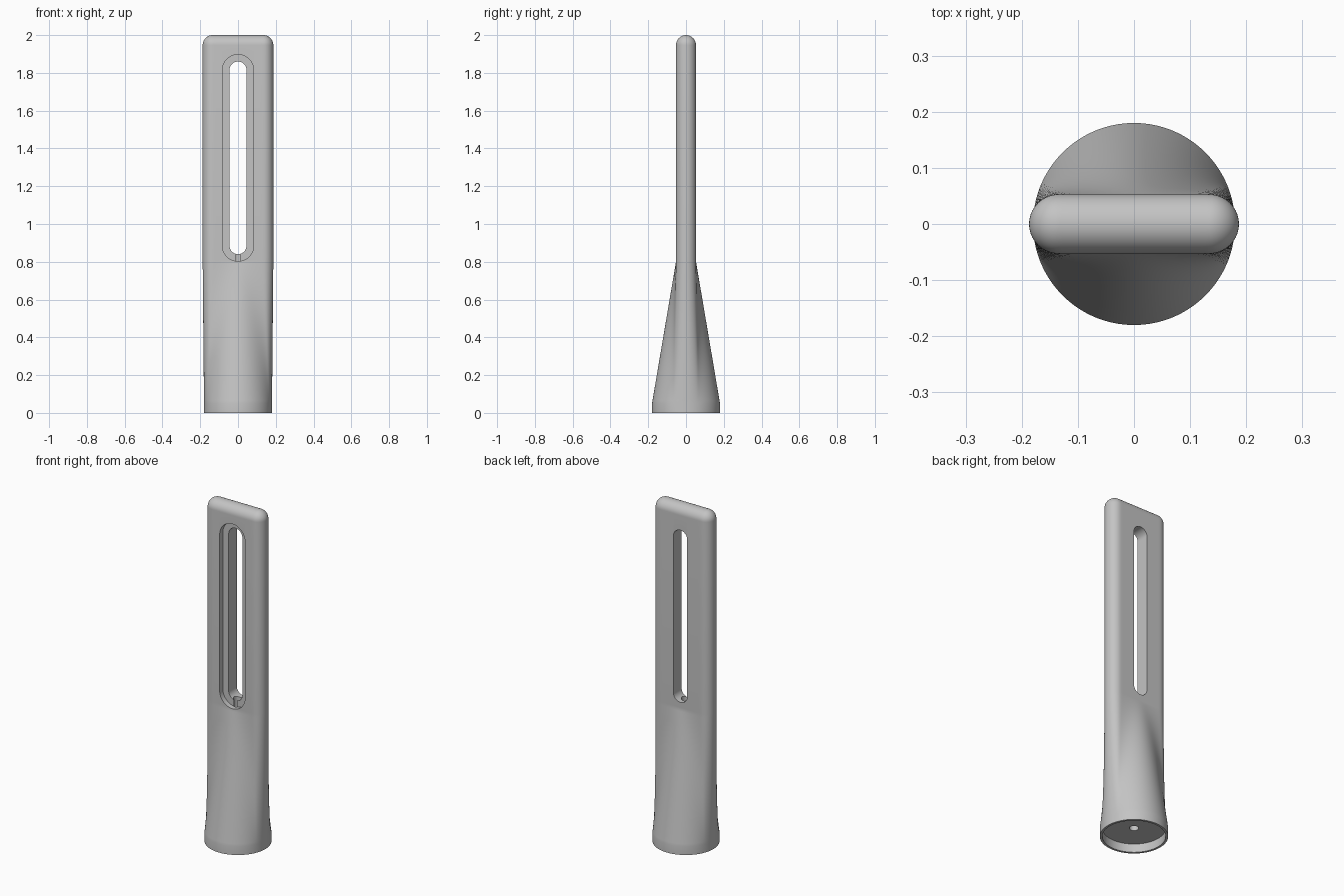
import bpy, bmesh, math

if "Cube" in bpy.data.objects:
    bpy.data.objects.remove(bpy.data.objects["Cube"])

SEG = 192                 # points round the body
R_BASE = 0.18             # round foot radius
R, CORE = 0.053, 0.134    # blade half thickness, half length of its straight part
Z_FOOT, Z_BLADE, Z_TOP = 0.05, 0.80, 2.0


def blade_point(a):
    """Core point and unit offset of the stadium outline at polar angle a."""
    c, s = math.cos(a), math.sin(a)
    if abs(s) > 1e-9 and R / abs(s) * abs(c) <= CORE:
        return R / abs(s) * c, (0.0, math.copysign(1, s))
    k = math.copysign(CORE, c)
    d = k * c + math.sqrt(max(0, R * R - (CORE * s) ** 2))
    return k, ((d * c - k) / R, d * s / R)


def blade_ring(z, shrink=1.0):
    pts = []
    for i in range(SEG):
        k, (ox, oy) = blade_point(2 * math.pi * i / SEG)
        pts.append((k + ox * R * shrink, oy * R * shrink, z))
    return pts


def foot_ring(z):
    return [(R_BASE * math.cos(2 * math.pi * i / SEG),
             R_BASE * math.sin(2 * math.pi * i / SEG), z) for i in range(SEG)]


def loft(name, rings, cap_top=True):
    bm = bmesh.new()
    vs = [[bm.verts.new(p) for p in ring] for ring in rings]
    n = len(rings[0])
    for a, b in zip(vs, vs[1:]):
        for i in range(n):
            j = (i + 1) % n
            bm.faces.new((a[i], a[j], b[j], b[i]))
    bm.faces.new(vs[0][::-1])
    if cap_top:
        bm.faces.new(vs[-1])
    bmesh.ops.remove_doubles(bm, verts=bm.verts, dist=1e-5)
    bmesh.ops.recalc_face_normals(bm, faces=bm.faces)
    me = bpy.data.meshes.new(name)
    bm.to_mesh(me)
    bm.free()
    ob = bpy.data.objects.new(name, me)
    bpy.context.collection.objects.link(ob)
    return ob


def slot_cutter(name, half_w, z0, z1, y0, y1):
    """Upright round-ended prism running along y."""
    n = 24
    out = []
    for zc, start in ((z1 - half_w, 0), (z0 + half_w, math.pi)):
        for i in range(n + 1):
            t = start + math.pi * i / n
            out.append((half_w * math.cos(t), zc + half_w * math.sin(t)))
    return loft(name, [[(x, y, z) for x, z in out] for y in (y0, y1)])


def round_cutter(name, r, z0, z1, n):
    return loft(name, [[(r * math.cos(2 * math.pi * i / n),
                         r * math.sin(2 * math.pi * i / n), z) for i in range(n)]
                       for z in (z0, z1)])


# Body: round foot, ruled transition, flat blade, fully rounded top
rings = [foot_ring(0), foot_ring(Z_FOOT)]
foot, blade = foot_ring(Z_FOOT), blade_ring(Z_BLADE)
for t in [0.02] + [i / 12 for i in range(1, 12)] + [0.985, 1.0]:
    rings.append([tuple(p + (q - p) * t for p, q in zip(a, b)) for a, b in zip(foot, blade)][:]
                 if t < 1 else blade)
rings[2:] = [[(x, y, Z_FOOT + (Z_BLADE - Z_FOOT) * t) for x, y, _ in ring]
             for ring, t in zip(rings[2:], [0.02] + [i / 12 for i in range(1, 12)] + [0.985, 1.0])]
rings.append(blade_ring(Z_BLADE + 0.01))
for i in range(13):
    t = math.pi / 2 * i / 12
    rings.append(blade_ring(Z_TOP - R + R * math.sin(t), math.cos(t) if i < 12 else 0.0))
body = loft("slotted_handle", rings, cap_top=False)

# Cut the window, its front recess, the hollow under the foot and the wire hole
cutters = [
    slot_cutter("window_cutter", 0.045, 0.84, 1.86, -0.3, 0.3),
    slot_cutter("recess_cutter", 0.083, 0.803, 1.897, -0.3, -0.023),
    round_cutter("foot_cutter", 0.167, -0.1, 0.05, 96),
    round_cutter("wire_hole_cutter", 0.025, 0.02, 0.9, 32),
]
bpy.context.view_layer.objects.active = body
body.select_set(True)
for c in cutters:
    c.hide_render = True
    m = body.modifiers.new(c.name, 'BOOLEAN')
    m.operation, m.solver, m.object = 'DIFFERENCE', 'EXACT', c
    bpy.ops.object.modifier_apply(modifier=m.name)
    bpy.data.objects.remove(c)

# Single grey colour
grey = bpy.data.materials.new("light_grey")
grey.diffuse_color = (0.55, 0.55, 0.55, 1)
grey.use_nodes = True
grey.node_tree.nodes["Principled BSDF"].inputs["Base Color"].default_value = grey.diffuse_color
body.data.materials.clear()
body.data.materials.append(grey)
bpy.ops.object.shade_smooth_by_angle(angle=math.radians(30))
